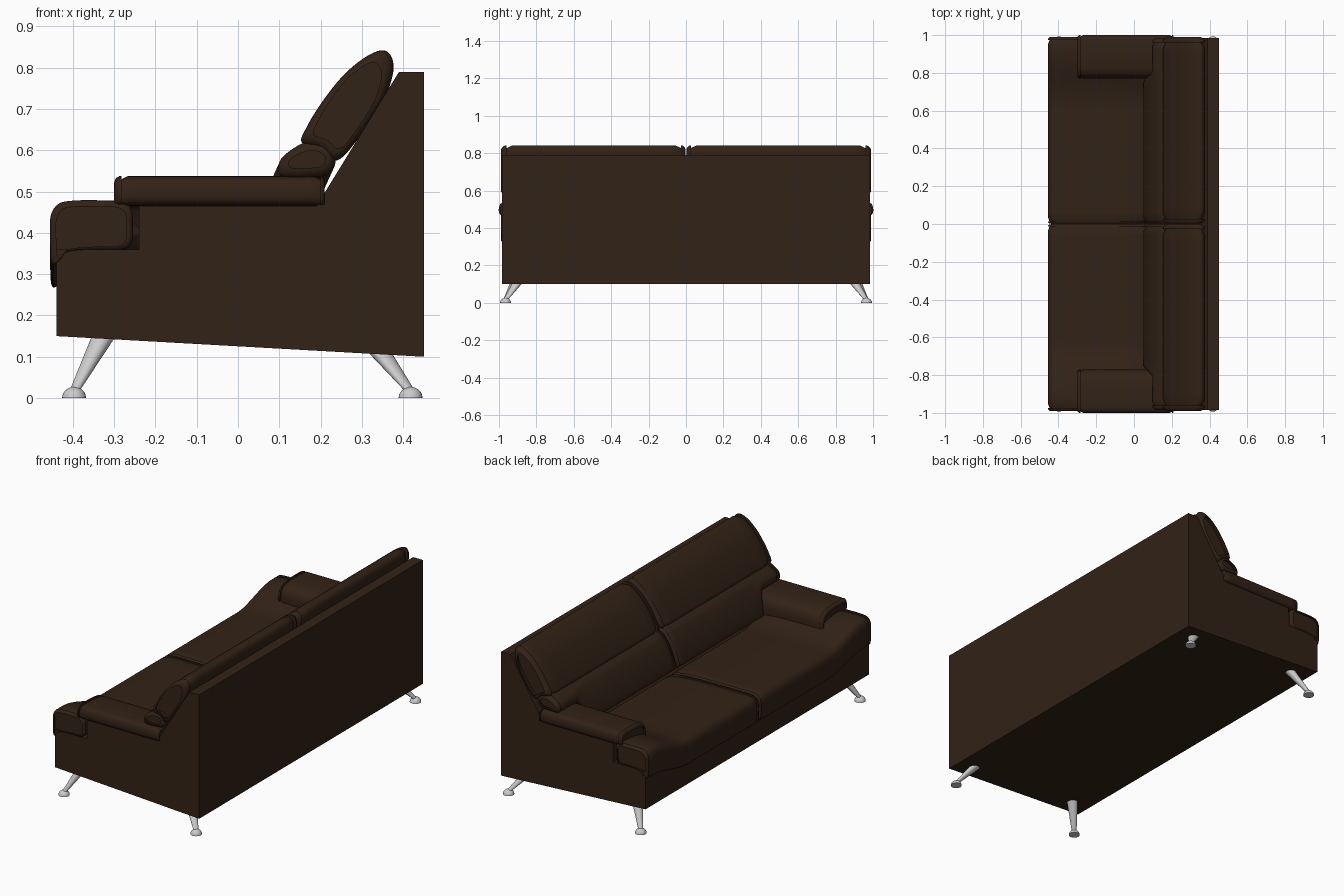
import bpy, bmesh, math
from mathutils import Vector

if "Cube" in bpy.data.objects:
    bpy.data.objects.remove(bpy.data.objects["Cube"])

leather = bpy.data.materials.new("dark_leather")
leather.diffuse_color = (0.032, 0.016, 0.008, 1)
leather.use_nodes = True
leather.node_tree.nodes["Principled BSDF"].inputs["Base Color"].default_value = leather.diffuse_color


def finish(bm, name, mat=None, mirror_x=False, mirror_y=False, angle=40):
    bmesh.ops.recalc_face_normals(bm, faces=bm.faces)
    me = bpy.data.meshes.new(name)
    bm.to_mesh(me)
    bm.free()
    ob = bpy.data.objects.new(name, me)
    bpy.context.collection.objects.link(ob)
    if mat:
        me.materials.append(mat)
    bpy.ops.object.select_all(action='DESELECT')
    ob.select_set(True)
    bpy.context.view_layer.objects.active = ob
    bpy.ops.object.shade_smooth_by_angle(angle=math.radians(angle))
    if mirror_x or mirror_y:
        m = ob.modifiers.new("mirror", 'MIRROR')
        m.use_axis = (mirror_x, mirror_y, False)
        m.use_mirror_merge = False
    return ob


def loft(rings):
    bm = bmesh.new()
    loops = [[bm.verts.new(p) for p in r] for r in rings]
    for a, b in zip(loops, loops[1:]):
        for i in range(len(a)):
            j = (i + 1) % len(a)
            bm.faces.new((a[i], a[j], b[j], b[i]))
    bm.faces.new(loops[0])
    bm.faces.new(loops[-1])
    return bm


def smooth_closed(pts, n=5):
    # Catmull-Rom through the control points
    out, k = [], len(pts)
    for i in range(k):
        p0, p1, p2, p3 = [Vector(pts[(i + d) % k]) for d in (-1, 0, 1, 2)]
        for s in range(n):
            t = s / n
            out.append(0.5 * (2 * p1 + (p2 - p0) * t + (2 * p0 - 5 * p1 + 4 * p2 - p3) * t * t
                              + (3 * p1 - p0 - 3 * p2 + p3) * t ** 3))
    return out


def cushion(name, pts, t0, t1, r0, r1, place, n=30):
    # Smooth profile swept from t0 to t1 with rounded ends of radius r0, r1
    prof = smooth_closed(pts)
    lo = [min(p[k] for p in prof) for k in (0, 1)]
    hi = [max(p[k] for p in prof) for k in (0, 1)]
    c = [(a + b) / 2 for a, b in zip(lo, hi)]
    h = [(b - a) / 2 for a, b in zip(lo, hi)]
    arc = [math.pi / 2 * i / 5 for i in range(6)]
    stations = [(t0 + r0 * (1 - math.sin(a)), r0 * (1 - math.cos(a))) for a in arc]
    stations += [(t0 + r0 + (t1 - r1 - t0 - r0) * i / n, 0) for i in range(1, n)]
    stations += [(t1 - r1 * (1 - math.sin(a)), r1 * (1 - math.cos(a))) for a in reversed(arc)]
    rings = []
    for t, ins in stations:
        rings.append([place(c[0] + (p[0] - c[0]) * (1 - ins / h[0]),
                            c[1] + (p[1] - c[1]) * (1 - ins / h[1]), t) for p in prof])
    return finish(loft(rings), name, leather, mirror_y=True, angle=60)


def step(a, b, v):
    t = max(0, min(1, (v - a) / (b - a)))
    return t * t * (3 - 2 * t)


# Frame: side panels at the ends, lower well under the seat between them
side = [(-.44, .15), (.45, .10), (.45, .79), (.39, .79), (.19, .465), (-.24, .465), (-.24, .36), (-.44, .36)]
well = [(-.44, .15), (.45, .10), (.45, .79), (.39, .79), (.17, .43), (.08, .33), (-.24, .32), (-.44, .31)]
stations = [(-.985, side), (-.88, side), (-.87, well), (.87, well), (.88, side), (.985, side)]
finish(loft([[(x, y, z) for x, z in p] for y, p in stations]), "frame", leather, angle=20)


# Seat cushions: raised wings at the outer ends, dipped across the middle
def seat_place(x, z, y):
    k = 1 - step(.62, .93, y)
    if x > -.35:
        rear = .37 * (1 - step(.8, .87, y))
        x += rear * (x + .35) / .1
    drop = .068 if z > .42 else .055
    return (x, y, z - drop * k)


seat = [(-.452, .33), (-.455, .38), (-.454, .44), (-.435, .47), (-.40, .478), (-.34, .479), (-.28, .475),
        (-.257, .455), (-.255, .42), (-.257, .38), (-.28, .36), (-.36, .358), (-.42, .35), (-.44, .325)]
cushion("seat_cushions", seat, .002, .99, .012, .015, seat_place, 40)

# Arm pads rolling over the inner side
arm = [(.998, .478), (1.0, .51), (.985, .533), (.93, .538), (.85, .535), (.80, .522), (.775, .49),
       (.77, .44), (.78, .39), (.85, .385), (.885, .44), (.91, .466), (.975, .466)]
cushion("arm_pads", arm, -.30, .21, .018, .01, lambda y, z, x: (x, y, z))


# Lumbar rolls: drop to the seat between the arms, ride over them at the ends
def lumbar_place(x, z, y):
    k = (1 - step(.75, .81, y)) * max(0, min(1, (.60 - z) / .055))
    return (x - .05 * k, y, z - .11 * k)


lumbar = [(.098, .55), (.105, .58), (.135, .605), (.17, .622), (.21, .62), (.232, .60),
          (.235, .565), (.215, .54), (.17, .533), (.115, .533)]
cushion("lumbar_cushions", lumbar, .002, .985, .015, .025, lumbar_place, 50)

# Upper back cushions
back = [(.155, .618), (.163, .65), (.20, .712), (.25, .776), (.30, .82), (.345, .842), (.37, .83),
        (.376, .79), (.355, .725), (.31, .655), (.26, .59), (.23, .575), (.20, .60)]
cushion("back_cushions", back, .002, .99, .025, .03, lambda x, z, y: (x, y, z))


# Splayed tapered metal legs with domed feet
def leg(name, top, foot):
    def ring(c, r):
        return [(c[0] + r * math.cos(a), c[1] + r * math.sin(a), c[2])
                for a in (math.tau * i / 24 for i in range(24))]
    finish(loft([ring(foot, .012), ring(top, .029)]), name, mirror_y=True)
    dome = [ring((foot[0], foot[1], .027 * math.sin(a)), .029 * math.cos(a))
            for a in (math.radians(d) for d in (0, 15, 30, 45, 60, 75, 87))]
    finish(loft(dome), name.replace("legs", "feet"), mirror_y=True)


leg("front_legs", (-.325, .895, .15), (-.397, .965, .015))
leg("rear_legs", (.34, .895, .115), (.418, .965, .015))
